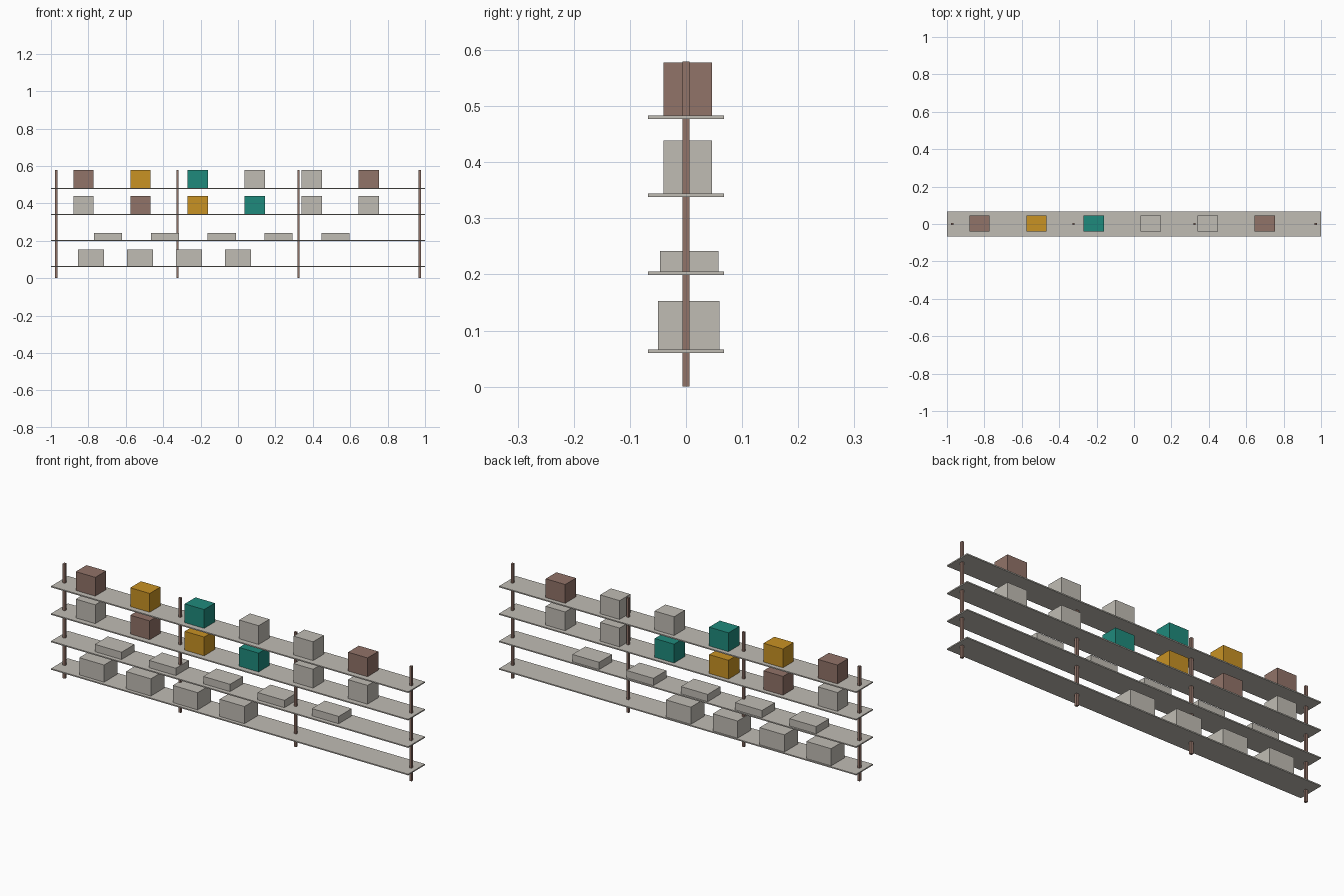
import bpy
import bmesh

if "Cube" in bpy.data.objects:
    bpy.data.objects.remove(bpy.data.objects["Cube"])


def srgb(*c):
    return [((v / 255 + 0.055) / 1.055) ** 2.4 for v in c] + [1.0]


def material(name, *rgb):
    m = bpy.data.materials.new(name)
    m.diffuse_color = srgb(*rgb)
    m.use_nodes = True
    m.node_tree.nodes["Principled BSDF"].inputs["Base Color"].default_value = m.diffuse_color
    return m


GREY = material("warm_grey", 192, 188, 180)
BROWN = material("brown", 145, 115, 104)
GOLD = material("gold", 200, 146, 36)
TEAL = material("teal", 31, 138, 124)


def box(name, x, y, z0, size, mat):
    """Box standing on z0, centred on x and y."""
    mesh = bpy.data.meshes.new(name)
    bm = bmesh.new()
    bmesh.ops.create_cube(bm, size=1)
    bmesh.ops.scale(bm, vec=size, verts=bm.verts)
    bmesh.ops.translate(bm, vec=(x, y, z0 + size[2] / 2), verts=bm.verts)
    bm.to_mesh(mesh)
    bm.free()
    mesh.materials.append(mat)
    obj = bpy.data.objects.new(name, mesh)
    bpy.context.collection.objects.link(obj)
    return obj


# Shelf boards
THICK = 0.006
BOARDS = [0.060 + 0.139 * i for i in range(4)]
for z in BOARDS:
    box("shelf_board", 0, 0, z, (2.0, 0.135, THICK), GREY)

# Upright posts
for i in range(4):
    box("post", -0.971 + 0.6473 * i, 0, 0, (0.0125, 0.0125, 0.58), BROWN)

# Goods: board index, first x, spacing, y centre, box size, colour of each box
ROWS = [
    ("storage_box", 0, -0.785, 0.262, 0.005, (0.139, 0.109, 0.087), [GREY] * 4),
    ("flat_box", 1, -0.695, 0.304, 0.006, (0.150, 0.104, 0.037), [GREY] * 5),
    ("lower_carton", 2, -0.826, 0.305, 0.003, (0.109, 0.086, 0.095),
     [GREY, BROWN, GOLD, TEAL, GREY, GREY]),
    ("upper_carton", 3, -0.826, 0.305, 0.003, (0.109, 0.086, 0.095),
     [BROWN, GOLD, TEAL, GREY, GREY, BROWN]),
]
for name, level, x0, step, y, size, colours in ROWS:
    for i, mat in enumerate(colours):
        box(name, x0 + step * i, y, BOARDS[level] + THICK, size, mat)
